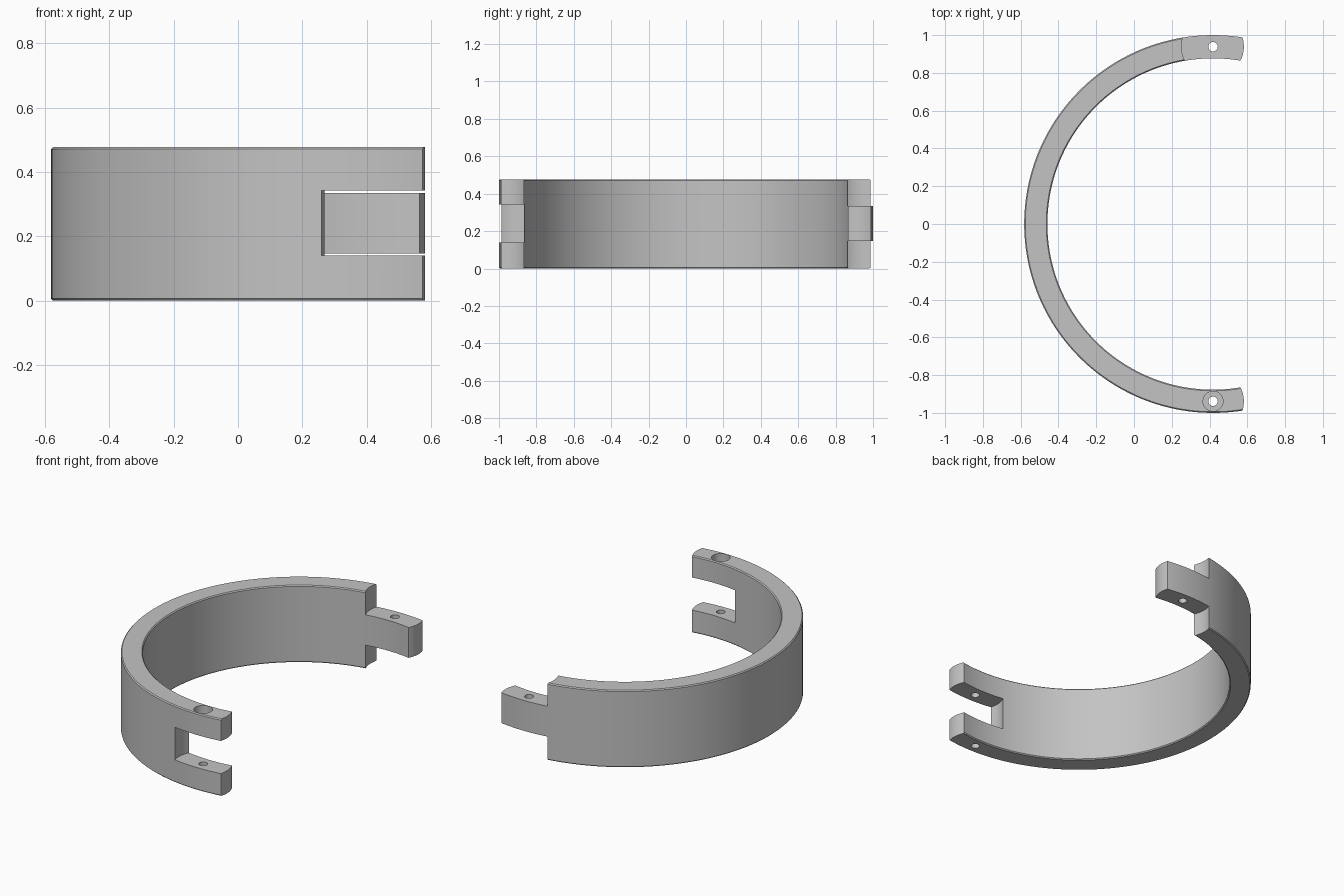
import bpy, bmesh
from math import acos, cos, sin, pi, radians

if "Cube" in bpy.data.objects:
    bpy.data.objects.remove(bpy.data.objects["Cube"], do_unlink=True)

CX = 0.4185               # ring centre in x, also the x of both pivot pins
R_IN, R_OUT = 0.877, 1.0
PIN_R = (R_IN + R_OUT) / 2
HEIGHT = 0.477
END, RECESS = 0.163, 0.167  # radii of rounded ends and recesses about a pin
BACK, FRONT = pi / 2, 3 * pi / 2

grey = bpy.data.materials.new("plain grey")
grey.use_nodes = True
grey.diffuse_color = (0.55, 0.55, 0.55, 1)
grey.node_tree.nodes["Principled BSDF"].inputs["Base Color"].default_value = (0.55, 0.55, 0.55, 1)


def round_end(pin_angle, radius, side):
    """Angle, per ring radius, of an arc drawn around a pivot pin."""
    return lambda r: pin_angle + side * acos((r * r + PIN_R ** 2 - radius ** 2) / (2 * r * PIN_R))


def add_object(name, bm):
    bmesh.ops.recalc_face_normals(bm, faces=bm.faces)
    mesh = bpy.data.meshes.new(name)
    bm.to_mesh(mesh)
    bm.free()
    mesh.materials.append(grey)
    obj = bpy.data.objects.new(name, mesh)
    bpy.context.collection.objects.link(obj)
    return obj


def arc_band(name, r0, r1, z0, z1, start, end, steps, chamfer=0.0):
    """Curved bar whose end angles depend on the radius."""
    n = 10
    inner, outer = r0 + chamfer, r1 - chamfer
    radii = [inner + (outer - inner) * i / n for i in range(n + 1)]
    low, high = [(r, z0) for r in radii], [(r, z1) for r in radii]
    if chamfer:
        low = [(r0, z0 + chamfer)] + low + [(r1, z0 + chamfer)]
        high = [(r0, z1 - chamfer)] + high + [(r1, z1 - chamfer)]
    profile = low + high[::-1]
    count = len(profile)
    bm = bmesh.new()
    rings = []
    for s in range(steps + 1):
        ring = []
        for r, z in profile:
            a = start(r) + (end(r) - start(r)) * s / steps
            ring.append(bm.verts.new((CX + r * cos(a), r * sin(a), z)))
        rings.append(ring)
    for a, b in zip(rings, rings[1:]):
        for i in range(count):
            j = (i + 1) % count
            bm.faces.new((a[i], a[j], b[j], b[i]))
    for ring in (rings[0], rings[-1]):
        for i in range(len(low) - 1):
            bm.faces.new((ring[i], ring[i + 1], ring[count - 2 - i], ring[count - 1 - i]))
    return add_object(name, bm)


def drill(name, y, radius, z0, z1):
    bm = bmesh.new()
    bmesh.ops.create_cone(bm, cap_ends=True, segments=32, radius1=radius, radius2=radius, depth=z1 - z0)
    bmesh.ops.translate(bm, verts=bm.verts, vec=(CX, y, (z0 + z1) / 2))
    return add_object(name, bm)


# Half ring with rounded ends
body = arc_band("half_ring_clamp", R_IN, R_OUT, 0, HEIGHT,
                round_end(BACK, END, -1), round_end(FRONT, END, 1), 120, 0.006)

# Cutters: space above and below the tongue, fork slot, pin holes, counterbore
tongue_root = round_end(BACK, RECESS, 1)
slot_root = round_end(FRONT, RECESS, -1)
beyond_back = lambda r: BACK - radians(25)
beyond_front = lambda r: FRONT + radians(25)
cutters = [
    arc_band("tongue_upper_cutter", 0.85, 1.03, 0.334, 0.6, beyond_back, tongue_root, 12),
    arc_band("tongue_lower_cutter", 0.85, 1.03, -0.1, 0.146, beyond_back, tongue_root, 12),
    arc_band("fork_slot_cutter", 0.85, 1.03, 0.14, 0.342, slot_root, beyond_front, 12),
    drill("tongue_hole_cutter", PIN_R, 0.025, -0.1, 0.6),
    drill("fork_hole_cutter", -PIN_R, 0.025, -0.1, 0.6),
    drill("counterbore_cutter", -PIN_R, 0.053, HEIGHT - 0.07, 0.6),
]
bpy.ops.object.select_all(action="DESELECT")
bpy.context.view_layer.objects.active = body
body.select_set(True)
for cutter in cutters:
    cutter.hide_render = True
    mod = body.modifiers.new(cutter.name, "BOOLEAN")
    mod.operation = "DIFFERENCE"
    mod.solver = "EXACT"
    mod.object = cutter
    bpy.ops.object.modifier_apply(modifier=mod.name)
    bpy.data.objects.remove(cutter, do_unlink=True)

bpy.ops.object.shade_smooth_by_angle(angle=radians(30))
